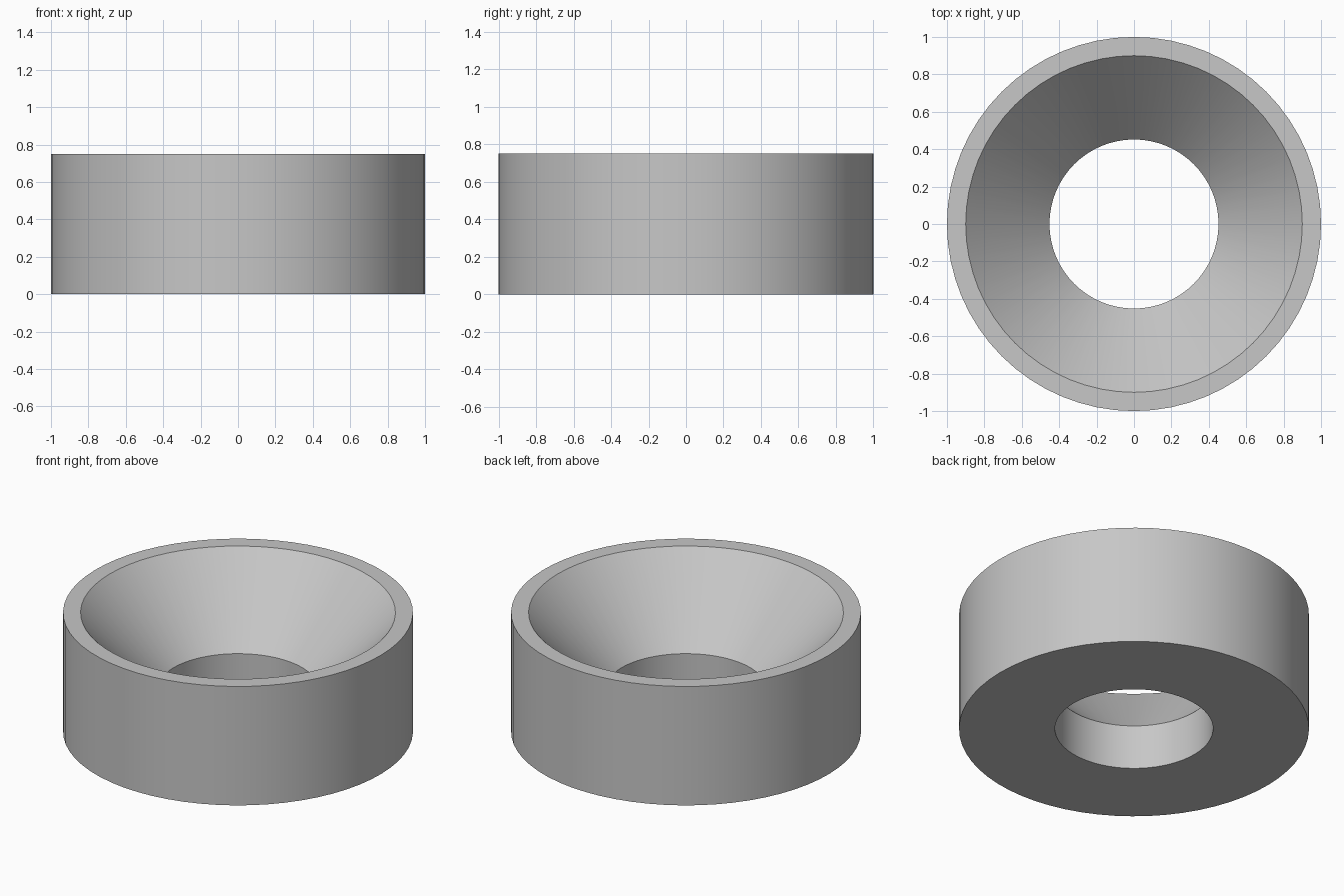
import bpy
import bmesh
import math
from mathutils import Matrix, Vector

cube = bpy.data.objects.get("Cube")
if cube:
    bpy.data.objects.remove(cube, do_unlink=True)

SIDES = 64
HEIGHT = 0.75
OUTER_R = 1.0
RIM_R = 0.9      # countersink radius at the top
HOLE_R = 0.452   # straight bore radius
BORE_TOP = 0.28  # where the bore meets the countersink

# Plain grey metal
grey = bpy.data.materials.new("grey_metal")
grey.use_nodes = True
colour = (0.57, 0.57, 0.57, 1.0)
grey.diffuse_color = colour
grey.node_tree.nodes["Principled BSDF"].inputs["Base Color"].default_value = colour

# Closed cross-section (radius, height), revolved around z
profile = [(OUTER_R, 0), (OUTER_R, HEIGHT), (RIM_R, HEIGHT),
           (HOLE_R, BORE_TOP), (HOLE_R, 0)]

bm = bmesh.new()
rings = []
for i in range(SIDES):
    turn = Matrix.Rotation(math.tau * i / SIDES, 3, "Z")
    rings.append([bm.verts.new(turn @ Vector((r, 0, z))) for r, z in profile])
for i, ring in enumerate(rings):
    following = rings[(i + 1) % SIDES]
    for j in range(len(profile)):
        k = (j + 1) % len(profile)
        bm.faces.new((ring[j], following[j], following[k], ring[k]))
bmesh.ops.recalc_face_normals(bm, faces=bm.faces)

mesh = bpy.data.meshes.new("countersunk_ring")
bm.to_mesh(mesh)
bm.free()
mesh.materials.append(grey)
ring_object = bpy.data.objects.new("countersunk_ring", mesh)
bpy.context.collection.objects.link(ring_object)

# Smooth round walls with crisp rims
bpy.ops.object.select_all(action="DESELECT")
ring_object.select_set(True)
bpy.context.view_layer.objects.active = ring_object
bpy.ops.object.shade_smooth_by_angle(angle=math.radians(30))
